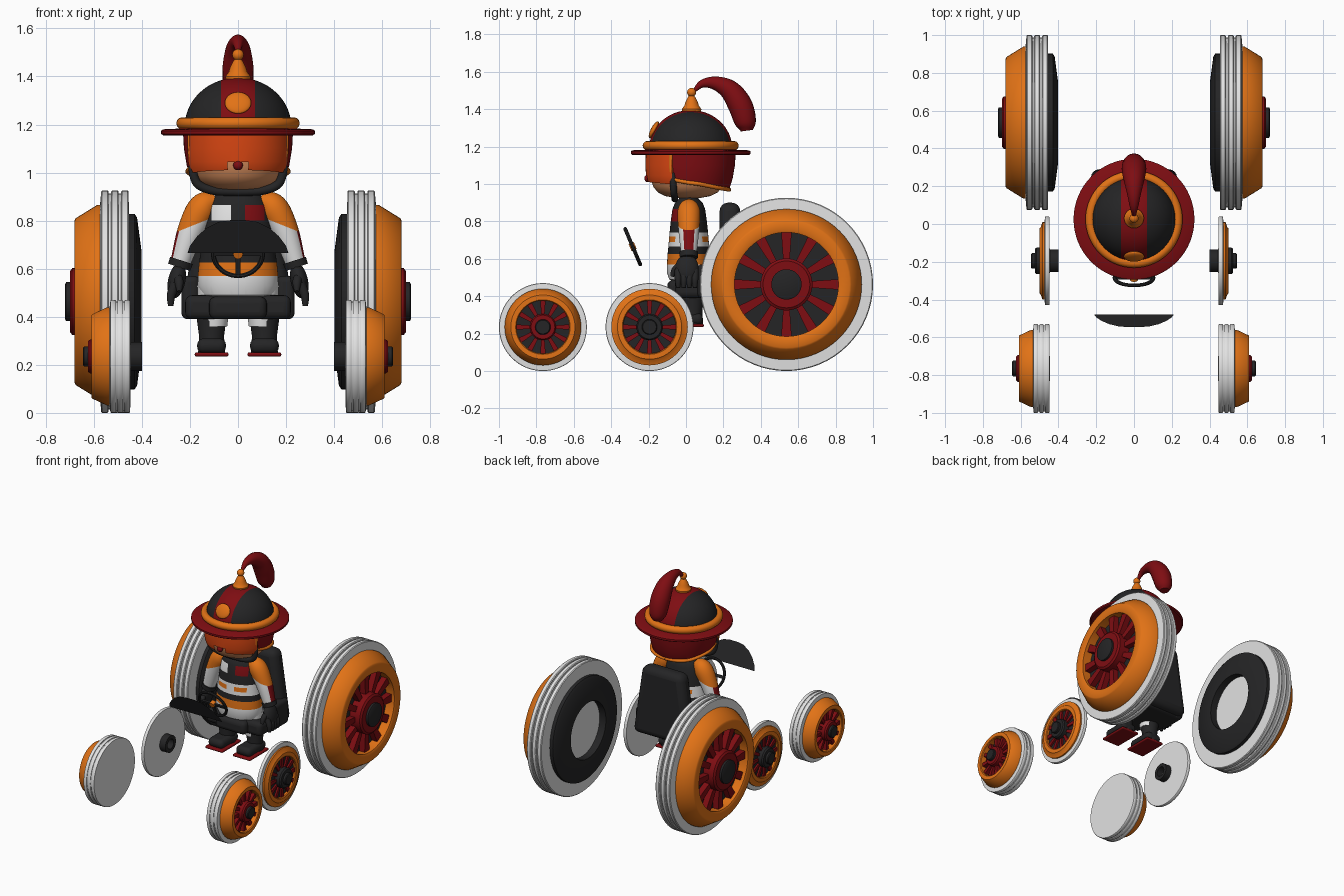
import bpy, bmesh
from math import pi, sin, cos, radians
from mathutils import Matrix, Vector

if "Cube" in bpy.data.objects:
    bpy.data.objects.remove(bpy.data.objects["Cube"])

COLOURS = {"orange": (0.76, 0.17, 0.008), "dark_red": (0.21, 0.004, 0.006), "black": (0.018, 0.018, 0.019),
           "white": (0.76, 0.76, 0.76), "visor_orange": (0.68, 0.06, 0.006), "skin": (0.68, 0.27, 0.11)}
MATS = {}
for key, rgb in COLOURS.items():
    m = bpy.data.materials.new(key)
    m.use_nodes = True
    m.diffuse_color = (*rgb, 1)
    m.node_tree.nodes["Principled BSDF"].inputs["Base Color"].default_value = (*rgb, 1)
    MATS[key] = m
made = []


def finish(name, bm, mats, rule=None, mirror=False, bevel=0, cuts=()):
    """Cut, colour by rule and turn a bmesh into an object."""
    for co, no in cuts:
        bmesh.ops.bisect_plane(bm, geom=bm.verts[:] + bm.edges[:] + bm.faces[:], plane_co=co, plane_no=no)
    bmesh.ops.recalc_face_normals(bm, faces=bm.faces[:])
    mats = mats.split()
    if rule:
        for f in bm.faces:
            f.material_index = mats.index(rule(f.calc_center_median(), f.normal))
    mesh = bpy.data.meshes.new(name)
    bm.to_mesh(mesh)
    bm.free()
    ob = bpy.data.objects.new(name, mesh)
    bpy.context.collection.objects.link(ob)
    for k in mats:
        mesh.materials.append(MATS[k])
    if bevel:
        b = ob.modifiers.new("round", 'BEVEL')
        b.width, b.segments = bevel, 4
    if mirror:
        ob.modifiers.new("mirror", 'MIRROR').use_mirror_merge = False
    made.append(ob)
    return ob


def rings_to_bm(rings, closed=False, caps=True):
    bm = bmesh.new()
    vs = [[bm.verts.new(p) for p in ring] for ring in rings]
    n = len(vs[0])
    for a, b in zip(vs, vs[1:] + (vs[:1] if closed else [])):
        for i in range(n):
            bm.faces.new((a[i], a[(i + 1) % n], b[(i + 1) % n], b[i]))
    if caps and not closed:
        bm.faces.new(vs[0])
        bm.faces.new(vs[-1])
    bmesh.ops.remove_doubles(bm, verts=bm.verts[:], dist=1e-5)
    return bm


def lathe_bm(profile, mat=Matrix(), seg=64, closed=False, caps=True):
    """Profile of (height, radius) pairs turned round local z."""
    rings = [[mat @ Vector((r * cos(2 * pi * i / seg), r * sin(2 * pi * i / seg), h)) for i in range(seg)]
             for h, r in profile]
    return rings_to_bm(rings, closed, caps)


def at(x, y, z, scale=(1, 1, 1), rx=0, ry=0):
    return (Matrix.Translation((x, y, z)) @ Matrix.Rotation(radians(ry), 4, 'Y')
            @ Matrix.Rotation(radians(rx), 4, 'X') @ Matrix.Diagonal((*scale, 1)))


def lathe(name, mats, profile, mat=Matrix(), closed=False, caps=True, **kw):
    return finish(name, lathe_bm(profile, mat, closed=closed, caps=caps), mats, **kw)


def ball(name, mats, loc, scale, rx=0, ry=0, **kw):
    bm = bmesh.new()
    bmesh.ops.create_uvsphere(bm, u_segments=32, v_segments=20, radius=1, matrix=at(*loc, scale, rx, ry))
    return finish(name, bm, mats, **kw)


def box(name, mats, lo, hi, bevel=0, taper=1, **kw):
    lo, hi = Vector(lo), Vector(hi)
    bm = bmesh.new()
    bmesh.ops.create_cube(bm, size=1, matrix=at(*((lo + hi) / 2), hi - lo))
    for v in bm.verts:
        if v.co.z > (lo.z + hi.z) / 2:
            v.co.x *= taper
    return finish(name, bm, mats, bevel=bevel, **kw)


def sweep(name, mats, pts, radii, steps=6, seg=20, **kw):
    """Round tube through points, smoothed as a Catmull-Rom curve with varying radius."""
    p = [Vector((*q, r)) for q, r in zip(pts, radii)]
    p = [2 * p[0] - p[1]] + p + [2 * p[-1] - p[-2]]
    path = []
    for a, b, c, d in zip(p, p[1:], p[2:], p[3:]):
        for k in range(steps):
            t = k / steps
            path.append(0.5 * (2 * b + (c - a) * t + (2 * a - 5 * b + 4 * c - d) * t * t + (3 * b - a - 3 * c + d) * t ** 3))
    path.append(p[-2])
    rings = []
    side = Vector((0, 1, 0)) if abs((p[-2] - p[1]).y) < 0.1 else Vector((1, 0, 0))
    for i, q in enumerate(path):
        tan = (path[min(i + 1, len(path) - 1)] - path[max(i - 1, 0)]).xyz.normalized()
        u = (side - tan * side.dot(tan)).normalized()
        w = tan.cross(u)
        rings.append([q.xyz + q.w * (u * cos(2 * pi * j / seg) + w * sin(2 * pi * j / seg)) for j in range(seg)])
    return finish(name, rings_to_bm(rings), mats, **kw)


# Wheels: tyre, dished rim, spokes and hub, mirrored to both sides
def wheel(name, y, R, x0, x1, x2, x3, ribs, hub_colour, floor):
    axle = at(0, y, R, ry=90)
    w, g = (x1 - x0) / ribs, R * 0.03
    tyre = [(x0, 0)]
    for i in range(ribs):
        a, e = x0 + i * w, w * 0.12
        tyre += [(a + e, R - g), (a + e, R - g / 3), (a + 2 * e, R), (a + w - 2 * e, R), (a + w - e, R - g / 3), (a + w - e, R - g)]
    tyre += [(x1, R * 0.85), (x1, 0)]
    lathe(name + "_tyre", "white", tyre, axle, caps=False, mirror=True)
    lathe(name + "_rim", "orange", [(x1 - 0.005, 0.87 * R), (x1 + 0.01, 0.87 * R), (x2 - 0.005, 0.75 * R), (x2, 0.73 * R),
          (x2, 0.62 * R), (x2 - 0.005, 0.6 * R), (floor, 0.6 * R), (x1 - 0.005, 0.6 * R)], axle, closed=True, mirror=True)
    lathe(name + "_dish", "black", [(x1 - 0.005, 0.61 * R), (floor, 0.61 * R)], axle, mirror=True)
    lathe(name + "_hub", hub_colour, [(floor, 0.3 * R), (x3 - 0.03, 0.3 * R), (x3 - 0.02, 0.27 * R), (x3 - 0.02, 0.15 * R)],
          axle, mirror=True)
    lathe(name + "_hub_cap", "black", [(floor, 0.175 * R), (x3 - 0.005, 0.175 * R), (x3, 0.155 * R)], axle, mirror=True)
    bm = bmesh.new()
    for i in range(12):
        spoke = bmesh.ops.create_cube(bm, size=1)["verts"]
        for v in spoke:
            wide = (0.075 if v.co.z < 0 else 0.12) * R
            v.co = (floor + (v.co.x + 0.5) * 0.6 * (x2 - floor), v.co.y * wide, (0.44 + v.co.z * 0.32) * R)
            v.co = at(0, y, R) @ Matrix.Rotation(i * pi / 6, 4, 'X') @ v.co
    finish(name + "_spokes", bm, "dark_red", mirror=True)
    return axle


axle = wheel("rear_wheel", 0.537, 0.463, 0.45, 0.575, 0.68, 0.72, 3, "dark_red", 0.61)
lathe("rear_brake_ring", "black", [(0.455, 0.365), (0.43, 0.365), (0.42, 0.35), (0.402, 0.215), (0.402, 0.2), (0.455, 0.2)],
      axle, closed=True, mirror=True)
wheel("front_wheel", -0.765, 0.235, 0.445, 0.535, 0.61, 0.645, 3, "dark_red", 0.565)
axle = wheel("middle_wheel", -0.195, 0.235, 0.445, 0.475, 0.5, 0.545, 1, "black", 0.48)
lathe("middle_axle_stub", "black", [(0.45, 0.06), (0.4, 0.06), (0.4, 0.035), (0.45, 0.035)], axle, closed=True, mirror=True)

# Steering wheel and dashboard, both leaning forward
tilt = at(0, -0.285, 0.665, rx=113)
lathe("steering_rim", "black", [(0.01 * sin(k * pi / 4), 0.103 + 0.01 * cos(k * pi / 4)) for k in range(8)], tilt, closed=True)
lathe("steering_hub", "orange", [(-0.015, 0.02), (0.015, 0.02)], tilt)
bm = bmesh.new()
for ang in (0, 180, 270):
    bmesh.ops.create_cube(bm, size=1, matrix=tilt @ Matrix.Rotation(radians(ang), 4, 'Z') @ at(0.055, 0, 0, (0.1, 0.02, 0.012)))
finish("steering_spokes", bm, "black")
half = [(0.21, 0.665), (0.2, 0.695), (0.17, 0.735), (0.13, 0.77), (0.08, 0.795), (0.03, 0.802)]
bm = bmesh.new()
bm.faces.new([bm.verts.new((x, -0.48 - (z - 0.665) * 0.48, z)) for x, z in half + [(-x, z) for x, z in half[::-1]]])
finish("dashboard", bm, "black")

# Seat
box("seat_cushion", "black", (-0.22, -0.06, 0.39), (0.22, 0.25, 0.49), 0.03)
box("seat_front_pad", "black", (-0.12, -0.1, 0.39), (0.12, 0.1, 0.485), 0.03)
box("seat_bolster", "black", (0.16, 0.06, 0.39), (0.235, 0.25, 0.57), 0.025, mirror=True)
box("seat_back", "black", (-0.235, 0.18, 0.4), (0.235, 0.29, 0.9), 0.045, taper=0.68)

# Legs and boots
lathe("leg", "white", [(0.36, 0.055), (0.44, 0.065), (0.53, 0.07)], at(0.1, 0.03, 0), mirror=True)
lathe("boot_shaft", "black", [(0.25, 0.056), (0.32, 0.052), (0.38, 0.06), (0.395, 0.06), (0.4, 0.05)], at(0.11, 0.035, 0), mirror=True)
box("boot_foot", "black", (0.05, -0.11, 0.248), (0.17, 0.09, 0.31), 0.028, mirror=True)
box("boot_sole", "dark_red", (0.04, -0.12, 0.235), (0.18, 0.095, 0.252), 0.007, mirror=True)


# Torso with painted bands and chest panels
def suit(c, n):
    front = c.y < 0.015
    if c.z < 0.57:
        return "white"
    if c.z < 0.625:
        return "orange"
    if c.z < 0.665:
        return "black"
    if c.z < 0.74:
        return "orange" if 0.69 < c.z < 0.72 and 0.03 < abs(c.x) < 0.11 else "white"
    if front and 0.8 < c.z < 0.865 and 0.03 < abs(c.x) < 0.11:
        return "white" if c.x < 0 else "dark_red"
    return "black"


lathe("torso", "white orange black dark_red",
      [(0.475, 0.11), (0.49, 0.15), (0.53, 0.168), (0.57, 0.167), (0.625, 0.162), (0.665, 0.156), (0.74, 0.147), (0.8, 0.138),
       (0.865, 0.125), (0.9, 0.105), (0.92, 0.075), (0.95, 0.06)], at(0, 0.015, 0, (1, 0.7, 1)), rule=suit,
      cuts=[((x, 0, 0), (1, 0, 0)) for x in (-0.11, -0.03, 0.03, 0.11)] + [((0, 0, z), (0, 0, 1)) for z in (0.69, 0.72)])

# Arms and gloves
sweep("arm", "orange white dark_red", [(0.09, 0.015, 0.885), (0.145, 0.015, 0.855), (0.195, 0.015, 0.76), (0.24, 0.015, 0.625)],
      [0.035, 0.06, 0.056, 0.042], seg=32, mirror=True, cuts=[((0.2, 0, 0.775), (0.4, 0, 1))],
      rule=lambda c, n: "orange" if c.z - 0.775 > -0.4 * (c.x - 0.2) else "dark_red" if n.x > 0.8 else "white")
lathe("glove_cuff", "black", [(-0.015, 0.04), (-0.015, 0.048), (0.015, 0.05), (0.015, 0.04)], at(0.24, 0.015, 0.62, ry=-18), mirror=True)
ball("glove_palm", "black", (0.255, 0.005, 0.55), (0.036, 0.062, 0.075), ry=-12, mirror=True)
for i in range(4):
    fy = -0.042 + i * 0.03
    sweep("glove_finger", "black", [(0.26, fy, 0.54), (0.278, fy, 0.49), (0.28, fy, 0.445)], [0.02, 0.018, 0.011], seg=12, mirror=True)
sweep("glove_thumb", "black", [(0.25, -0.03, 0.57), (0.245, -0.06, 0.54), (0.245, -0.075, 0.505)], [0.018, 0.018, 0.01], seg=12, mirror=True)

# Head, visor and strap
YC = 0.025
lathe("head", "skin", [(0.925, 0), (0.926, 0.07), (0.935, 0.12), (0.955, 0.16), (0.985, 0.185), (1.03, 0.2), (1.1, 0.205), (1.17, 0.2)],
      at(0, 0.01, 0), caps=False)
ball("nose", "dark_red", (0, -0.205, 1.03), (0.02, 0.018, 0.02))
bm = lathe_bm([(1.0, 0.211), (1.02, 0.219), (1.045, 0.224), (1.1, 0.227), (1.16, 0.225)], at(0, 0.01, 0), caps=False)
for co, no in (((0, -0.075, 0), (0, 1, 0)), ((0, -0.2, 1.01), (0, -0.1, -1))):
    bmesh.ops.bisect_plane(bm, geom=bm.verts[:] + bm.edges[:] + bm.faces[:], plane_co=co, plane_no=no, clear_outer=True)
bmesh.ops.delete(bm, geom=[f for f in bm.faces if abs(f.calc_center_median().x) < 0.033 and f.calc_center_median().z < 1.046],
                 context='FACES')
finish("visor", bm, "visor_orange")
sweep("chin_strap", "black", [(0.185, -0.07, 1.06), (0.186, -0.068, 1.0), (0.165, -0.065, 0.95), (0.1, -0.06, 0.925), (0, -0.06, 0.92)],
      [0.018] * 5, mirror=True)

# Helmet: neck guard, trim, brim, band and dome
bm = lathe_bm([(0.95, 0.19), (0.98, 0.205), (1.03, 0.22), (1.1, 0.232), (1.17, 0.236)], at(0, YC, 0, (0.97, 1.02, 1)), caps=False)
for co, no in (((0, -0.08, 0), (0, -1, 0)), ((0, 0.05, 1.0), (0, -0.16, -1))):
    bmesh.ops.bisect_plane(bm, geom=bm.verts[:] + bm.edges[:] + bm.faces[:], plane_co=co, plane_no=no, clear_outer=True)
finish("helmet_guard", bm, "dark_red")
edge = [(0.2, -0.08, 1.16), (0.197, -0.08, 1.08), (0.19, -0.07, 1.03), (0.205, 0.0, 1.01), (0.204, 0.07, 1.0),
        (0.155, 0.17, 0.98), (0.08, 0.218, 0.972), (0, 0.231, 0.97)]
sweep("helmet_trim", "orange", edge, [0.011] * len(edge), seg=12, mirror=True)
lathe("helmet_brim", "dark_red", [(1.155, 0.2), (1.155, 0.312), (1.161, 0.32), (1.174, 0.32), (1.18, 0.312), (1.185, 0.2)], at(0, YC, 0))
lathe("helmet_band", "orange", [(1.205 + 0.025 * sin(k * pi / 6), 0.232 + 0.025 * cos(k * pi / 6)) for k in range(12)],
      at(0, YC, 0), closed=True)
lathe("helmet_dome", "black dark_red", [(1.19 + 0.205 * sin(k * pi / 32), 0.222 * cos(k * pi / 32)) for k in range(17)],
      at(0, YC, 0), caps=False, cuts=[((x, 0, 0), (1, 0, 0)) for x in (-0.07, 0.07)],
      rule=lambda c, n: "dark_red" if abs(c.x) < 0.07 else "black")
ball("helmet_badge", "orange", (0, -0.172, 1.29), (0.055, 0.05, 0.016), rx=62)
lathe("finial", "orange", [(1.385, 0.05), (1.4, 0.052), (1.41, 0.045), (1.42, 0.038), (1.435, 0.034), (1.46, 0.022), (1.475, 0.013)],
      at(0, YC + 0.005, 0))
ball("finial_ball", "orange", (0, YC + 0.005, 1.49), (0.024, 0.024, 0.024))

# Plume curling backwards
sweep("plume", "dark_red", [(0, 0.045, 1.5), (0, 0.09, 1.537), (0, 0.16, 1.538), (0, 0.235, 1.5), (0, 0.29, 1.42), (0, 0.318, 1.33), (0, 0.325, 1.285)],
      [0.01, 0.022, 0.037, 0.055, 0.065, 0.057, 0.032], mirror=False)

# Smooth shading with sharp edges kept
bpy.ops.object.select_all(action='DESELECT')
for ob in made:
    ob.select_set(True)
bpy.context.view_layer.objects.active = made[0]
bpy.ops.object.shade_smooth_by_angle(angle=radians(35))
